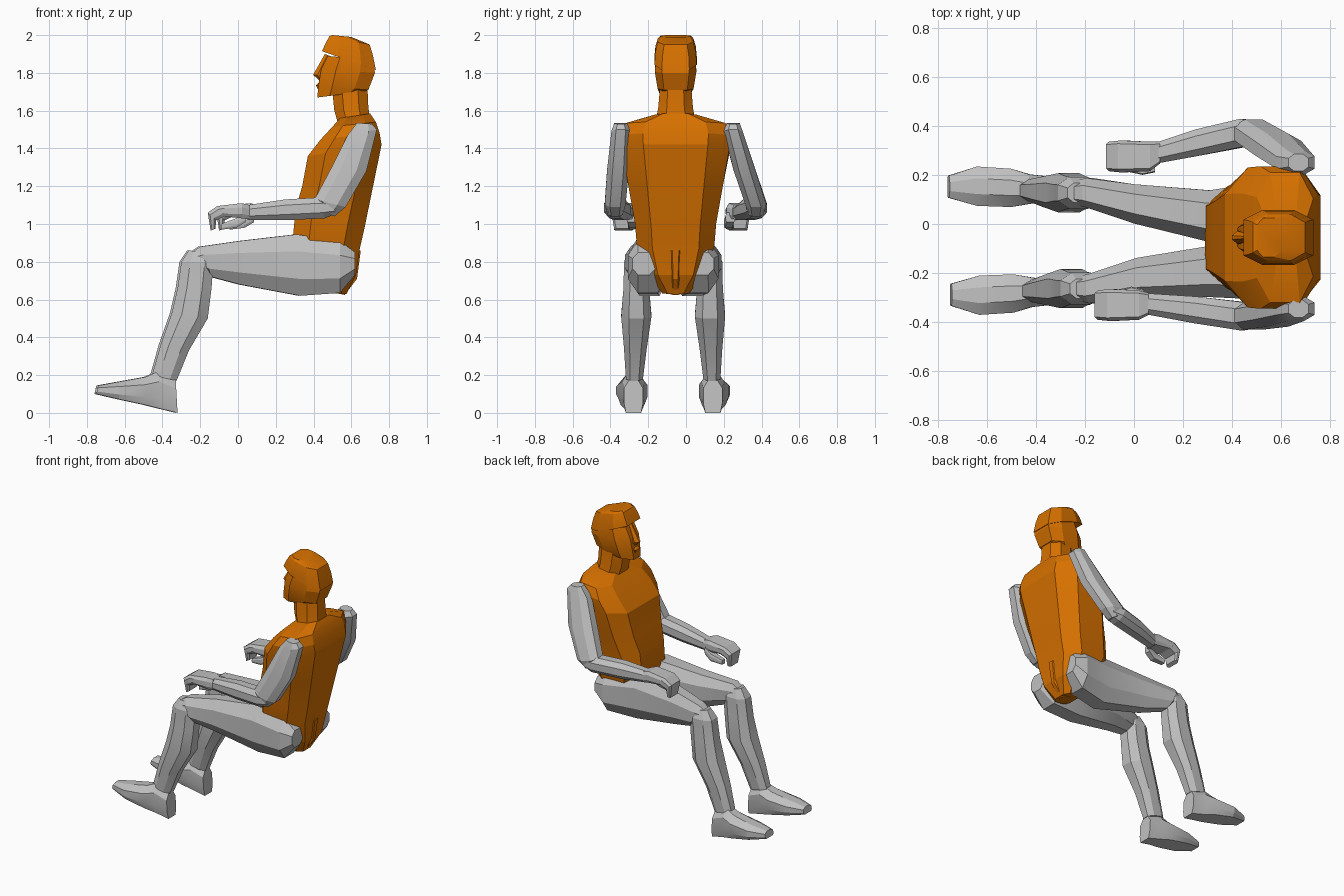
import bpy, bmesh, math
from mathutils import Vector

if "Cube" in bpy.data.objects:
    bpy.data.objects.remove(bpy.data.objects["Cube"])


def material(name, red, green, blue):
    mat = bpy.data.materials.new(name)
    mat.use_nodes = True
    colour = (red, green, blue, 1)
    mat.diffuse_color = colour
    mat.node_tree.nodes["Principled BSDF"].inputs["Base Color"].default_value = colour
    return mat


ORANGE = material("orange", 0.68, 0.165, 0.0)
GREY = material("grey", 0.53, 0.53, 0.53)
BODY_Y = -0.055   # middle plane of head and torso
LEGS_Y = -0.068   # middle plane between the legs


def loft(name, mat, stations, front=0.5, back=0.5, side=0.45):
    """Skin eight-sided rings. A station is the profile's near and far point
    (x, z, x, z), then the ring's y centre and half width."""
    outline = [(-1, -front), (-side, -1), (side, -1), (1, -back),
               (1, back), (side, 1), (-side, 1), (-1, front)]
    bm = bmesh.new()
    rings = []
    for near_x, near_z, far_x, far_z, y, width in stations:
        near = Vector((near_x, y, near_z))
        far = Vector((far_x, y, far_z))
        middle, half = (near + far) / 2, (far - near) / 2
        rings.append([bm.verts.new(middle + half * u + Vector((0, v * width, 0)))
                      for u, v in outline])
    count = len(outline)
    for low, high in zip(rings, rings[1:]):
        for i in range(count):
            j = (i + 1) % count
            bm.faces.new((low[i], low[j], high[j], high[i]))
    bm.faces.new(rings[0])
    bm.faces.new(rings[-1])
    bmesh.ops.recalc_face_normals(bm, faces=bm.faces)
    mesh = bpy.data.meshes.new(name)
    bm.to_mesh(mesh)
    bm.free()
    mesh.materials.append(mat)
    obj = bpy.data.objects.new(name, mesh)
    bpy.context.collection.objects.link(obj)
    bpy.ops.object.select_all(action='DESELECT')
    obj.select_set(True)
    bpy.context.view_layer.objects.active = obj
    bpy.ops.object.shade_smooth_by_angle(angle=math.radians(18))


def centred(name, profile, **shape):
    """Loft an orange part on the body's middle plane."""
    loft(name, ORANGE, [(*p[:4], BODY_Y, p[4]) for p in profile], **shape)


# Torso with tapering pelvis and sloping shoulders
centred("torso", [
    (.46, .64, .575, .63, .07),
    (.36, .78, .625, .73, .155),
    (.29, .92, .645, .87, .205),
    (.305, 1.08, .67, .98, .215),
    (.34, 1.20, .715, 1.20, .25),
    (.37, 1.36, .76, 1.42, .285),
    (.44, 1.45, .75, 1.48, .29),
    (.50, 1.515, .73, 1.54, .265),
    (.54, 1.56, .70, 1.585, .11)], front=.62, back=.6, side=.52)
centred("tailbone", [
    (.58, .86, .65, .86, .035),
    (.55, .72, .63, .71, .025),
    (.48, .64, .565, .625, .03)])

# Neck, face and cap-like crown
centred("neck", [
    (.53, 1.53, .70, 1.55, .105),
    (.51, 1.60, .69, 1.62, .092),
    (.50, 1.70, .685, 1.73, .083)])
centred("face", [
    (.42, 1.67, .66, 1.70, .08),
    (.425, 1.73, .69, 1.71, .095),
    (.44, 1.82, .725, 1.80, .11),
    (.475, 1.89, .715, 1.865, .104)], front=.45, back=.65)
centred("crown", [
    (.445, 1.915, .73, 1.815, .112),
    (.465, 1.96, .715, 1.89, .107),
    (.485, 1.995, .697, 1.95, .094),
    (.50, 2.0, .60, 1.99, .08)], front=.65, back=.65)
centred("nose", [
    (.46, 1.90, .51, 1.88, .012),
    (.398, 1.79, .48, 1.78, .026),
    (.43, 1.76, .48, 1.76, .018)], front=.3)
centred("lips", [
    (.43, 1.75, .48, 1.75, .03),
    (.412, 1.735, .48, 1.73, .035),
    (.425, 1.71, .48, 1.71, .03)])


def leg(label, side, hip, shift):
    """Thigh, shin and foot; the last two values are offset and half width."""
    def part(name, profile, **shape):
        stations = [(a + shift, b, c + shift, d, LEGS_Y + side * off, width)
                    for a, b, c, d, off, width in profile]
        loft(label + "_" + name, GREY, stations, **shape)

    part("thigh", [
        (.61, .85, .61, .73, .155, .06),
        (.53, .91, .53, .635, .135, .105),
        (.30, .945, .32, .62, hip, .105),
        (.00, .91, .00, .68, .15, .08),
        (-.21, .88, -.15, .72, .195, .06),
        (-.27, .84, -.22, .77, .195, .045)])
    part("shin", [
        (-.27, .86, -.18, .85, .195, .04),
        (-.31, .80, -.14, .80, .195, .065),
        (-.33, .66, -.15, .66, .195, .068),
        (-.36, .53, -.17, .50, .195, .08),
        (-.42, .36, -.27, .33, .20, .06),
        (-.465, .20, -.335, .17, .205, .045)])
    part("foot", [
        (-.34, .18, -.33, .00, .21, .05),
        (-.43, .22, -.42, .022, .21, .06),
        (-.50, .19, -.50, .042, .215, .078),
        (-.64, .165, -.64, .072, .222, .08),
        (-.75, .145, -.76, .10, .22, .045)], front=.4, back=.8)


leg("left_leg", -1, .125, .01)
leg("right_leg", 1, .10, 0)


def arm(label, inward, shoulder, middle, elbow, wrist, hand, shift):
    """Bent arm; the y of each joint is given, inward is the thumb side."""
    def part(name, profile, **shape):
        loft(label + "_" + name, GREY, profile, **shape)

    part("upper_arm", [
        (.63, 1.535, .71, 1.53, shoulder, .035),
        (.58, 1.47, .735, 1.50, shoulder, .05),
        (.49, 1.29, .68, 1.28, middle, .058),
        (.405, 1.13, .57, 1.09, elbow, .055),
        (.44, 1.07, .51, 1.04, elbow, .04)])
    near = (elbow + wrist) / 2
    part("forearm", [
        (.53, 1.12, .51, 1.05, elbow, .045),
        (.42, 1.14, .46, 1.03, elbow, .058),
        (.25, 1.13, .25, 1.02, near, .055),
        (.05 + shift, 1.10, .05 + shift, 1.02, wrist, .043)])
    fingers = [
        (.06, 1.10, .06, 1.025, wrist, .045),
        (.02, 1.11, .02, 1.03, hand, .06),
        (-.11, 1.095, -.07, 1.04, hand, .065),
        (-.16, 1.06, -.115, 1.02, hand, .06),
        (-.145, .965, -.12, .975, hand, .05)]
    inner = hand + inward * .04
    thumb = [
        (.04, 1.06, .04, 1.01, inner, .025),
        (-.01, 1.03, -.01, .98, inner + inward * .01, .025),
        (-.09, 1.00, -.09, .97, inner, .018)]
    for name, profile in (("hand", fingers), ("thumb", thumb)):
        part(name, [(a + shift, b, c + shift, *rest)
                    for a, b, c, *rest in profile], front=.8, back=.8)


arm("left_arm", 1, -.345, -.36, -.375, -.325, -.33, 0)
arm("right_arm", -1, .25, .31, .37, .29, .275, .045)
